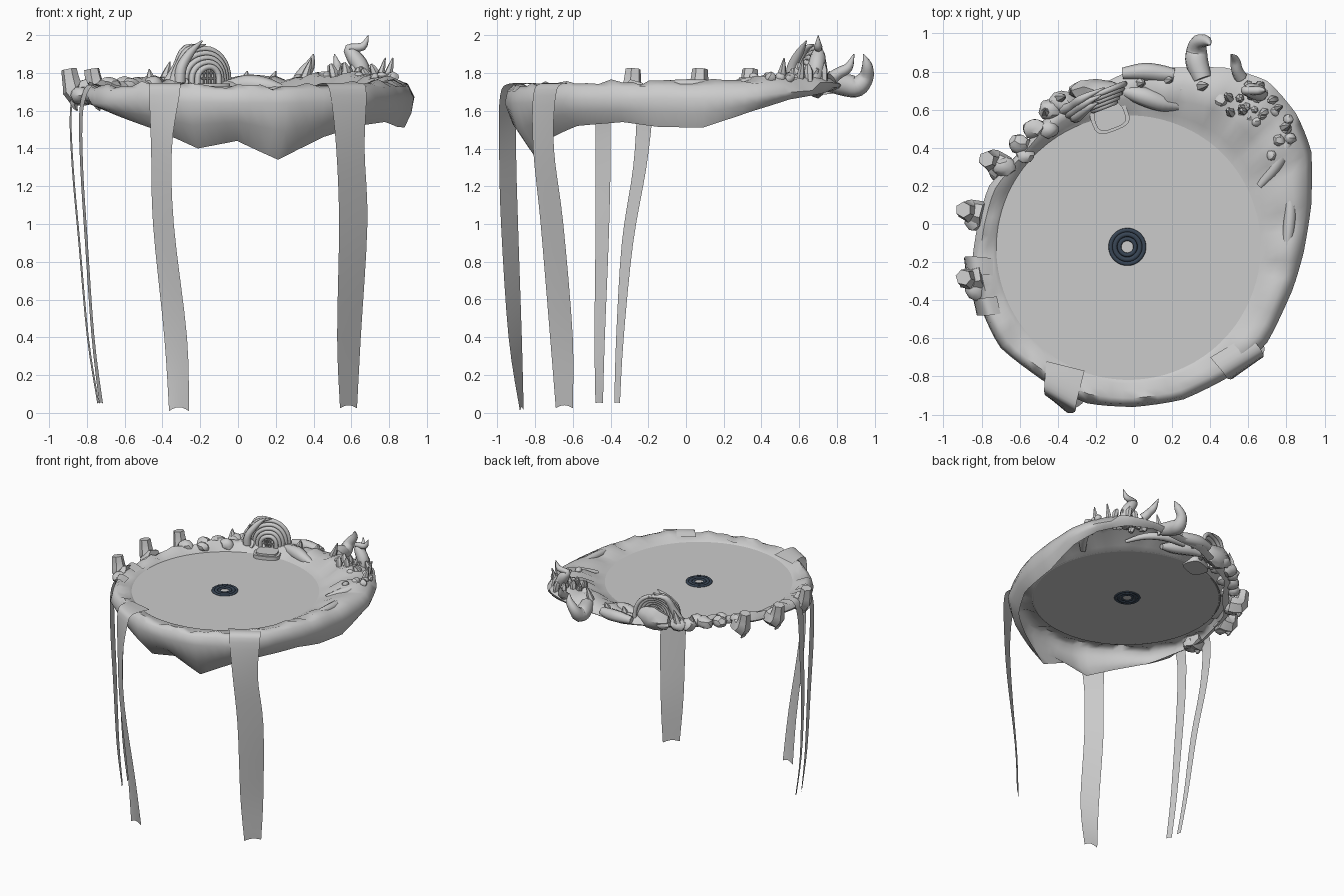
import bpy, bmesh, math, random
from mathutils import Vector as V

if "Cube" in bpy.data.objects:
    bpy.data.objects.remove(bpy.data.objects["Cube"])
random.seed(4)

def mesh(name, verts, faces, angle=40):
    me = bpy.data.meshes.new(name)
    me.from_pydata([tuple(v) for v in verts], [], faces)
    bm = bmesh.new(); bm.from_mesh(me)
    bmesh.ops.recalc_face_normals(bm, faces=bm.faces)
    bm.to_mesh(me); bm.free()
    ob = bpy.data.objects.new(name, me)
    bpy.context.collection.objects.link(ob)
    bpy.context.view_layer.objects.active = ob
    bpy.ops.object.select_all(action='DESELECT'); ob.select_set(True)
    bpy.ops.object.shade_smooth_by_angle(angle=math.radians(angle))
    return ob

def spline(pts, n, closed=False):
    """Catmull-Rom through points of any dimension."""
    k, out = len(pts), []
    for i in range(k if closed else k - 1):
        g = lambda j: pts[j % k] if closed else pts[max(0, min(k - 1, j))]
        a, b, c, d = g(i - 1), g(i), g(i + 1), g(i + 2)
        for s in range(n):
            t = s / n
            out.append([.5 * (2*q + (r - p)*t + (2*p - 5*q + 4*r - w)*t*t + (3*q - p - 3*r + w)*t**3)
                        for p, q, r, w in zip(a, b, c, d)])
    return out if closed else out + [list(pts[-1])]

def tube(name, pts, sides=8, n=4, angle=50):
    """Tapered tube along points (x, y, z, radius)."""
    P = spline(pts, n)
    c = [V(p[:3]) for p in P]
    verts, faces, nrm, last = [], [], None, None
    for i, p in enumerate(P):
        d = (c[min(i + 1, len(c) - 1)] - c[max(i - 1, 0)]).normalized()
        nrm = d.orthogonal().normalized() if nrm is None else last.rotation_difference(d) @ nrm
        last, b = d, d.cross(nrm)
        for s in range(sides):
            a = 2 * math.pi * s / sides
            verts.append(c[i] + (nrm * math.cos(a) + b * math.sin(a)) * max(p[3], .002))
    for i in range(len(P) - 1):
        for s in range(sides):
            t = (s + 1) % sides
            faces.append([i*sides + s, i*sides + t, (i+1)*sides + t, (i+1)*sides + s])
    m = (len(P) - 1) * sides
    faces += [list(range(sides)), list(range(m, m + sides))]
    return mesh(name, verts, faces, angle)

def rock(name, loc, size):
    bm = bmesh.new(); bmesh.ops.create_icosphere(bm, subdivisions=2, radius=1)
    vs = [V((v.co.x*size[0], v.co.y*size[1], v.co.z*size[2])) * random.uniform(.85, 1.1) + V(loc)
          for v in bm.verts]
    fs = [[v.index for v in f.verts] for f in bm.faces]
    bm.free()
    return mesh(name, vs, fs, 35)

# Basin rim: outer outline x, y, skirt bottom z, crest z
outline = [(.93,.1,1.51,1.755), (.93,.38,1.60,1.77), (.85,.58,1.66,1.79), (.7,.75,1.69,1.80),
    (.48,.82,1.71,1.79), (.22,.82,1.70,1.77), (.02,.82,1.69,1.76), (-.2,.72,1.68,1.76),
    (-.42,.61,1.68,1.77), (-.6,.38,1.68,1.76), (-.76,.2,1.67,1.75), (-.82,0,1.66,1.74),
    (-.85,-.22,1.64,1.73), (-.8,-.45,1.62,1.73), (-.7,-.65,1.57,1.73), (-.48,-.82,1.49,1.74),
    (-.25,-.94,1.40,1.735), (0,-.96,1.44,1.73), (.26,-.92,1.34,1.73), (.52,-.79,1.46,1.735),
    (.7,-.62,1.52,1.75), (.83,-.35,1.54,1.75), (.89,-.15,1.515,1.755)]
C = V((-.03, -.125))
ring = spline(outline, 4, True)
for i, p in enumerate(ring):   # straight runs along the skirt bottom
    a, b = outline[i // 4], outline[(i // 4 + 1) % len(outline)]
    t = (i % 4) / 4
    p[2] = a[2] + (b[2] - a[2]) * t
    for k in (0, 1):
        p[k] = .5 * p[k] + .5 * (a[k] + (b[k] - a[k]) * t)
verts, faces = [], []
for i, (x, y, zb, zt) in enumerate(ring):
    o = V((x, y)); d = (o - C).normalized()
    inner = C + d * min(.69, (o - C).length - .07)
    wob = .010 * math.sin(i * 1.3) + .008 * math.sin(i * 2.9)
    inset = .05 + .10 * max(0, -d.y) ** 2
    for f, z in ((0, 1.70), (.15, 1.715), (.4, zt - .015 + wob), (.68, zt + wob),
                 (.9, zt - .025), (1, zt - .09 if zt - zb > .12 else zt - .05)):
        p = inner.lerp(o, f)
        verts.append((p.x, p.y, z))
    for f in (.5, 1):
        p = o - d * inset * f * f
        verts.append((p.x, p.y, verts[-1][2] * .5 + zb * .5 if f < 1 else zb))
N, M = len(ring), 8
for i in range(N):
    j = (i + 1) % N
    faces += [[i*M + k, j*M + k, j*M + k + 1, i*M + k + 1] for k in range(M - 1)]
mesh("basin_rim", verts, faces, 60)

# Water surface disc
W = [(C.x + .7 * math.cos(a), C.y + .7 * math.sin(a), 1.702) for a in [2*math.pi*i/96 for i in range(96)]]
mesh("water_surface", W, [list(range(96))])

# Drain rings
mat = bpy.data.materials.new("dark_blue"); mat.diffuse_color = (.04, .06, .09, 1)
for r, t in ((.088, .011), (.066, .013), (.042, .011)):
    bpy.ops.mesh.primitive_torus_add(major_radius=r, minor_radius=t, major_segments=40,
                                     minor_segments=8, location=(-.035, -.12, 1.705))
    ob = bpy.context.object; ob.name = "drain_ring"
    ob.scale.z = .8
    ob.data.materials.append(mat); bpy.ops.object.shade_smooth()

# Falling water streams: rows of left x, y, right x, y, z
def stream(name, rows, notch):
    P = spline(rows, 4); vs, fs, K = [], [], 6
    for i, (lx, ly, rx, ry, z) in enumerate(P):
        for k in range(K + 1):
            t = k / K
            dz = notch * math.sin(math.pi * t) if i == len(P) - 1 else 0
            vs.append((lx + (rx - lx)*t, ly + (ry - ly)*t, z + dz))
    for i in range(len(P) - 1):
        fs += [[i*7 + k, i*7 + k + 1, i*7 + k + 8, i*7 + k + 7] for k in range(K)]
    mesh(name, vs, fs, 60)
stream("front_left_stream", [(-.46,-.72,-.26,-.77,1.735), (-.47,-.84,-.30,-.93,1.745), (-.47,-.89,-.31,-.985,1.68),
    (-.46,-.90,-.35,-.99,1.4), (-.45,-.89,-.34,-.98,1), (-.39,-.87,-.27,-.94,.4), (-.365,-.86,-.26,-.88,.01)], .02)
stream("front_right_stream", [(.40,-.70,.6,-.58,1.73), (.46,-.77,.66,-.65,1.745), (.49,-.81,.68,-.69,1.68),
    (.52,-.81,.67,-.70,1.4), (.535,-.77,.685,-.65,1), (.525,-.72,.65,-.60,.4), (.54,-.69,.63,-.60,.025)], .015)
stream("left_stream_a", [(-.72,-.38,-.70,-.47,1.72), (-.80,-.39,-.77,-.48,1.735), (-.84,-.40,-.82,-.48,1.6),
    (-.835,-.40,-.82,-.48,1.3), (-.81,-.41,-.795,-.48,.9), (-.775,-.43,-.76,-.485,.4), (-.735,-.44,-.715,-.48,.05)], .005)
stream("left_stream_b", [(-.74,-.18,-.74,-.27,1.72), (-.85,-.17,-.84,-.26,1.735), (-.89,-.175,-.88,-.26,1.6),
    (-.88,-.21,-.87,-.28,1.3), (-.845,-.28,-.835,-.34,.9), (-.80,-.33,-.79,-.37,.4), (-.745,-.35,-.735,-.38,.05)], .005)

# Stub posts on the left rim
for x, y in ((-.88, -.29), (-.88, .065), (-.76, .33)):
    d = V((x + .03, y + .12)).normalized()
    tube("rim_post", [(x + .09*abs(d.x), y - .07*d.y, 1.70, .07), (x + .02, y, 1.69, .065),
                      (x, y + .005, 1.74, .05), (x - .015, y + .01, 1.82, .042)], 6, 2, 30)
    rock("post_foot", (x + .05, y - .04, 1.68), (.06, .07, .05))
    tube("post_root", [(x + .04, y - .02, 1.69, .04), (x + .01, y - .01, 1.64, .025), (x + .03, y, 1.60, .004)], 6, 2)

# Grotto: local frame along, depth, height
def G(u, d, z, r):
    return (-.15 + .93*u - .36*d, .62 + .36*u + .93*d, z, r)
for i in range(5):
    R = .062 + .024 * i
    pts = []
    for k in range(9):
        a = math.pi * (1 - k / 8)
        side = 1.1 if a > math.pi / 2 else .85
        pts.append(G(R * math.cos(a) * side, .018 * i, 1.77 + R * math.sin(a), .016))
    tube("grotto_arch", [(p[0], p[1], 1.71, .016) for p in pts[:1]] + pts
         + [(p[0], p[1], 1.71, .016) for p in pts[-1:]], 8, 2)
door = [G(-.05, .03, 1.73, 0)[:3]] + [G(.05*math.cos(a), .03, 1.77 + .075*math.sin(a), 0)[:3]
        for a in [math.pi*(1 - k/10) for k in range(11)]] + [G(.05, .03, 1.73, 0)[:3]]
mesh("grotto_door", door, [list(range(len(door)))])
for u in (-.03, -.01, .01, .03):
    tube("door_bar", [G(u, .005, 1.73, .005), G(u, .005, 1.83, .005)], 6, 1)
for z in (1.77, 1.80):
    tube("door_crossbar", [G(-.045, .005, z, .005), G(.045, .005, z, .005)], 6, 1)
rock("grotto_mound", (-.2, .70, 1.76), (.14, .06, .09))
for i in range(3):   # swept hood strands
    tube("hood_strand", [G(-.17 - .02*i, .03*i, 1.75, .03), G(-.16, .03*i, 1.83, .028),
        G(-.10, .03*i + .02, 1.91 + .01*i, .022), G(-.03 + .03*i, .03*i + .03, 1.97 - .02*i, .004)])

# Stepped stoop before the door
for s, z0, z1 in ((1, 1.69, 1.73), (.82, 1.73, 1.745)):
    n, vs = 24, []
    q = lambda v: math.copysign(abs(v)**.6, v)
    for z in (z0, z1):
        for i in range(n):
            a = 2*math.pi*i/n
            vs.append(G(.1*s*q(math.cos(a)), -.065 + .075*s*q(math.sin(a)), z, 0)[:3])
    mesh("grotto_stoop", vs, [[i, (i+1) % n, (i+1) % n + n, i + n] for i in range(n)]
         + [list(range(n)), list(range(n, 2*n))], 35)

# Long rolls right of the grotto
tube("rim_roll", [(-.06,.70,1.73,.03), (.05,.67,1.74,.05), (.15,.635,1.73,.045), (.25,.615,1.71,.02)])
tube("rim_roll", [(-.06,.79,1.74,.03), (.05,.80,1.745,.045), (.14,.79,1.74,.045), (.21,.78,1.74,.035)])
tube("rim_roll", [(.12,.72,1.73,.02), (.3,.70,1.735,.03), (.42,.62,1.73,.025), (.5,.5,1.71,.012)])

# Rocks along the back left rim
for x, y, s in ((-.38,.64,.07), (-.44,.6,.065), (-.52,.5,.065), (-.45,.5,.06), (-.3,.6,.055),
                (-.6,.42,.06), (-.68,.3,.06), (-.57,.36,.05), (-.28,.7,.06)):
    rock("rim_rock", (x, y, 1.735), (s, s * .85, s * .75))

# Horns and spikes
tube("back_horn", [(.36,.76,1.75,.05), (.33,.85,1.735,.06), (.33,.91,1.73,.055), (.34,.955,1.78,.04),
                   (.38,.96,1.84,.028), (.40,.94,1.90,.003)], 10)
tube("flame_horn", [(.66,.68,1.76,.04), (.65,.69,1.83,.045), (.61,.70,1.89,.04), (.585,.70,1.93,.022),
                    (.66,.70,1.94,.022), (.69,.70,2.0,.002)], 8)
tube("back_horn_small", [(.56,.77,1.77,.035), (.54,.81,1.80,.03), (.53,.86,1.83,.025), (.51,.89,1.90,.003)])
for bx, by, tx, ty, tz, r in ((.03,.74,.05,.74,1.81,.03), (.17,.75,.2,.76,1.81,.03), (.34,.72,.39,.73,1.88,.03),
        (-.40,.66,-.36,.67,1.86,.03), (-.46,.58,-.47,.6,1.82,.03), (.78,.5,.82,.52,1.88,.03), (.74,.6,.78,.62,1.88,.025)):
    tube("rim_spike", [(bx,by,1.73,r), ((bx+tx)/2, (by+ty)/2, (1.73+tz)/2, r*.75), (tx,ty,tz,.003)], 6, 2)

# Coral and pebble cluster on the wide back right rim
for i in range(16):
    x, y = random.uniform(.45, .76), random.uniform(.57, .74)
    lx, ly = random.uniform(-.04, .04), random.uniform(-.03, .04)
    h = random.uniform(.06, .11)
    tube("coral_finger", [(x,y,1.75,.018), (x+lx*.5, y+ly*.5, 1.75+h*.6, .024), (x+lx, y+ly, 1.75+h, .008)], 6, 2)
for x, y in ((.46,.65), (.57,.58), (.61,.56), (.64,.54), (.60,.61), (.74,.59), (.8,.5), (.82,.45),
             (.81,.55), (.72,.36), (.76,.44)):
    s = random.uniform(.024, .036)
    rock("pebble", (x, y, 1.775), (s, s, s))
# Ridges in the wide right rim
tube("rim_ridge", [(.66,.2,1.71,.02), (.74,.3,1.735,.035), (.8,.42,1.75,.035), (.8,.55,1.75,.02)])
tube("rim_ridge", [(.79,-.2,1.73,.015), (.81,-.05,1.735,.03), (.82,.1,1.735,.03), (.80,.25,1.735,.015)])

for m in bpy.data.materials:
    if m.users and not m.is_grease_pencil:
        m.use_nodes = True
        m.node_tree.nodes["Principled BSDF"].inputs["Base Color"].default_value = m.diffuse_color
